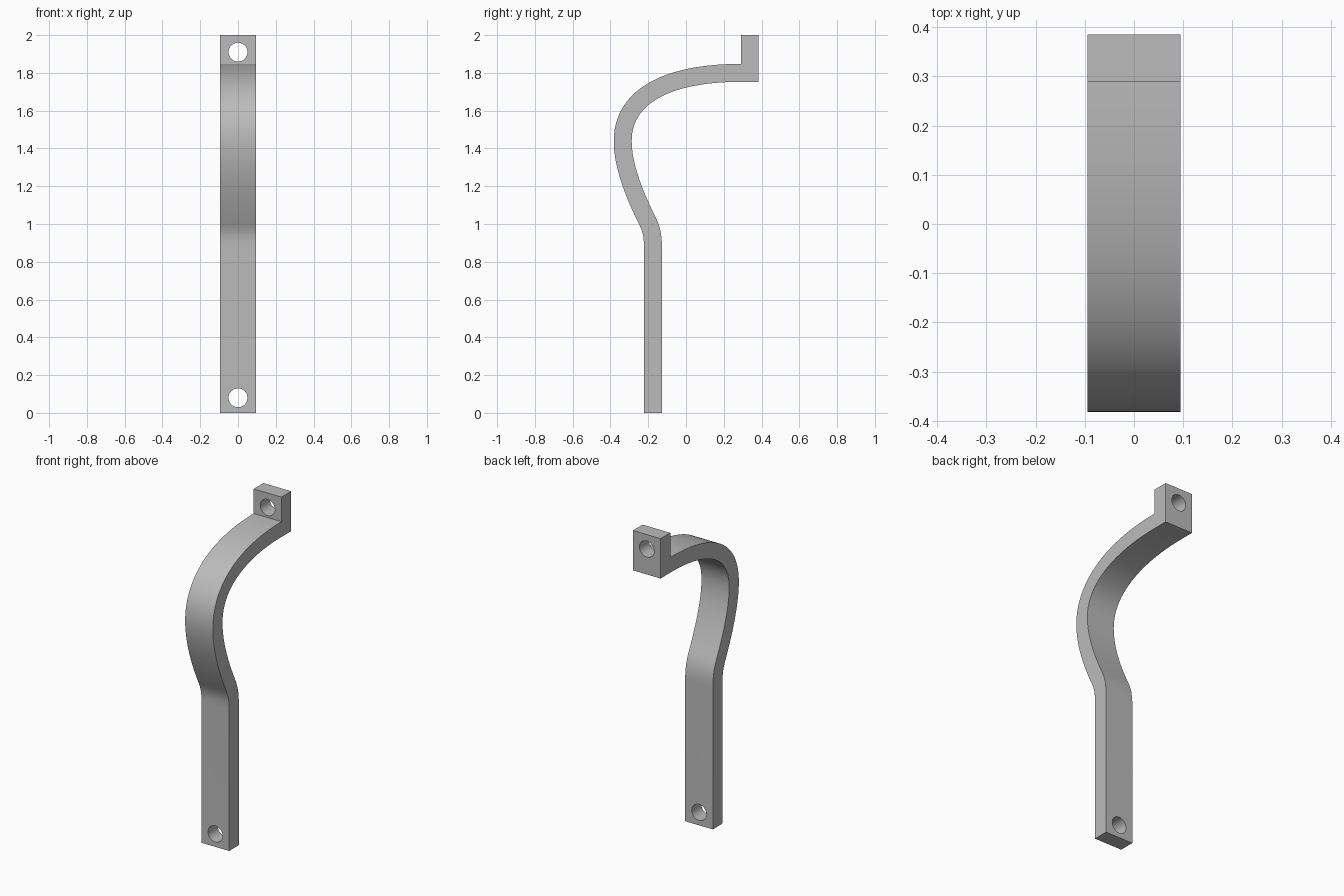
import bpy, bmesh, math
from mathutils import Vector, geometry

cube = bpy.data.objects.get("Cube")
if cube:
    bpy.data.objects.remove(cube)

HALF_W = 0.095      # half the strip width
HALF_T = 0.0475     # half the strip thickness
BACK = 0.385

metal = bpy.data.materials.new("grey_metal")
metal.use_nodes = True
GREY = (0.5, 0.5, 0.5, 1)
metal.diffuse_color = GREY
metal.node_tree.nodes["Principled BSDF"].inputs["Base Color"].default_value = GREY

# Centre line of the strip in (y, z): bend, bulge and top arm
segments = [
    [(-0.175, 0.88), (-0.175, 0.95), (-0.188, 0.985), (-0.211, 1.03)],
    [(-0.211, 1.03), (-0.275, 1.16), (-0.335, 1.31), (-0.335, 1.44)],
    [(-0.335, 1.44), (-0.335, 1.67), (-0.11, 1.80), (0.29, 1.80)],
]
path = [Vector((-0.175, 0))]
for seg, count in zip(segments, (10, 16, 28)):
    pts = geometry.interpolate_bezier(*[Vector((y, z, 0)) for y, z in seg], count)
    path += [p.to_2d() for p in pts if (p.to_2d() - path[-1]).length > 1e-4]

# Offset the centre line to both sides, then close round the upright tab
outer, inner = [], []
for i, p in enumerate(path):
    if i in (0, 1):
        d = Vector((0, 1))
    elif i == len(path) - 1:
        d = Vector((1, 0))
    else:
        d = (path[i + 1] - path[i - 1]).normalized()
    side = Vector((-d.y, d.x)) * HALF_T
    outer.append(p + side)
    inner.append(p - side)
tab = [(0.29, 2), (BACK, 2), (BACK, inner[-1].y)]
profile = outer + [Vector(p) for p in tab] + inner[::-1]

# Extrude the profile across the width
bm = bmesh.new()
face = bm.faces.new([bm.verts.new((-HALF_W, p.x, p.y)) for p in profile])
new = bmesh.ops.extrude_face_region(bm, geom=[face])["geom"]
bmesh.ops.translate(bm, vec=(2 * HALF_W, 0, 0),
                    verts=[v for v in new if isinstance(v, bmesh.types.BMVert)])
bmesh.ops.recalc_face_normals(bm, faces=bm.faces)
mesh = bpy.data.meshes.new("bracket_strip")
bm.to_mesh(mesh)
bm.free()
mesh.materials.append(metal)
strip = bpy.data.objects.new("bracket_strip", mesh)
bpy.context.collection.objects.link(strip)
bpy.ops.object.select_all(action="DESELECT")


def drill(name, y, z):
    """Cut a round bolt hole through the strip from front to back."""
    bpy.ops.mesh.primitive_cylinder_add(vertices=48, radius=0.05, depth=0.2,
                                        location=(0, y, z),
                                        rotation=(math.pi / 2, 0, 0))
    cutter = bpy.context.object
    cutter.name = name
    cutter.hide_render = True
    cutter.data.materials.append(metal)
    mod = strip.modifiers.new(name, "BOOLEAN")
    mod.operation = "DIFFERENCE"
    mod.solver = "EXACT"
    mod.object = cutter
    cutter.select_set(False)
    strip.select_set(True)
    bpy.context.view_layer.objects.active = strip
    bpy.ops.object.modifier_apply(modifier=name)
    bpy.data.objects.remove(cutter)


# Bolt holes at the foot and in the tab
drill("foot_hole", -0.175, 0.08)
drill("tab_hole", 0.3375, 1.91)

bpy.ops.object.shade_smooth_by_angle(angle=math.radians(30))
